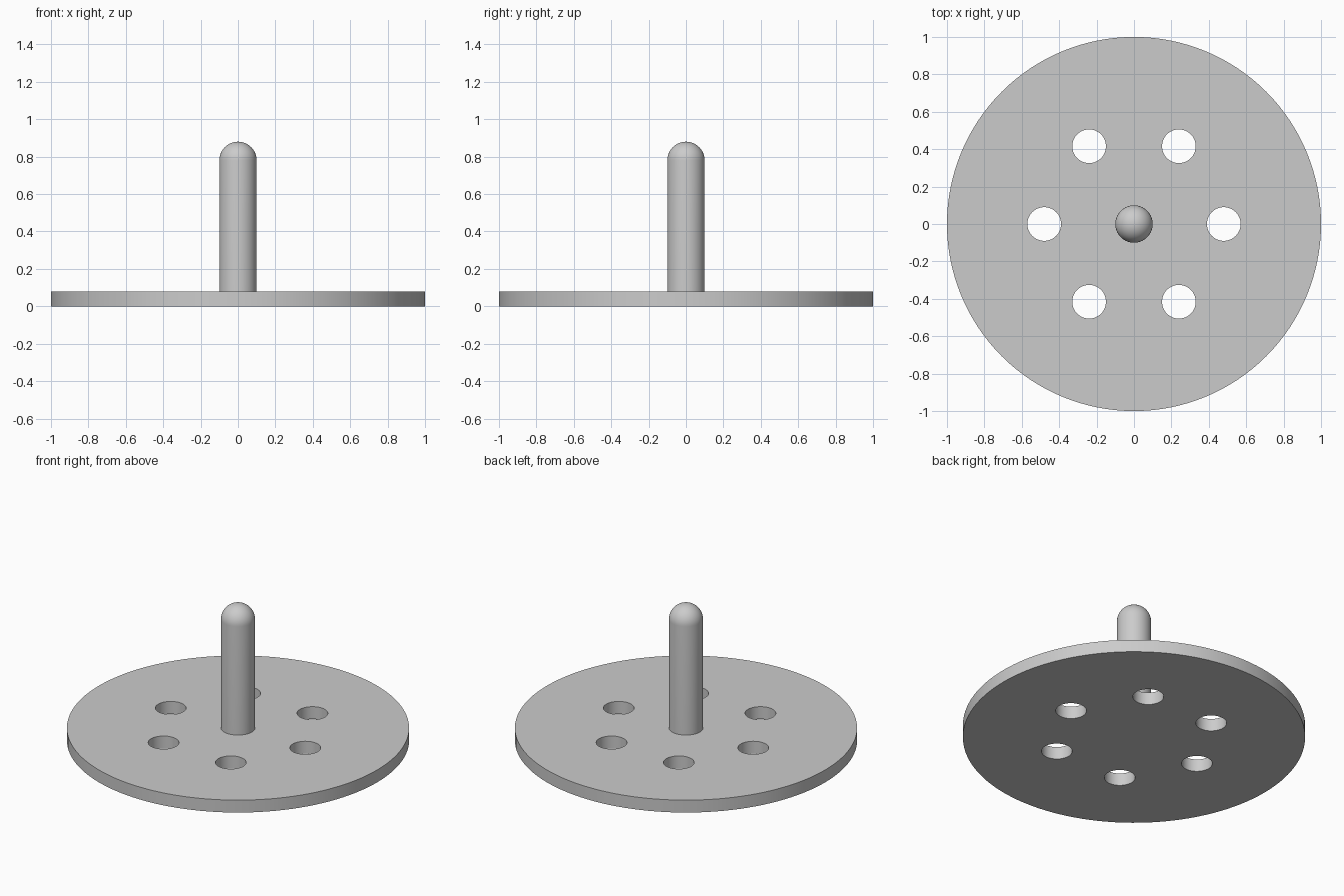
import bpy
import math

cube = bpy.data.objects.get("Cube")
if cube:
    bpy.data.objects.remove(cube, do_unlink=True)

DISC_HEIGHT = 0.08
PIN_RADIUS = 0.1
PIN_TOP = 0.88
HOLE_RING = 0.48
HOLE_RADIUS = 0.09

grey = bpy.data.materials.new("light_grey")
grey.use_nodes = True
colour = (0.6, 0.6, 0.6, 1)
grey.diffuse_color = colour
grey.node_tree.nodes["Principled BSDF"].inputs["Base Color"].default_value = colour


def cylinder(name, radius, bottom, top, x=0, y=0, sides=64):
    bpy.ops.mesh.primitive_cylinder_add(
        vertices=sides, radius=radius, depth=top - bottom,
        location=(x, y, (bottom + top) / 2))
    obj = bpy.context.object
    obj.name = name
    return obj


def activate(obj):
    bpy.ops.object.select_all(action='DESELECT')
    obj.select_set(True)
    bpy.context.view_layer.objects.active = obj


def finish(obj):
    obj.data.materials.clear()
    obj.data.materials.append(grey)
    activate(obj)
    bpy.ops.object.shade_smooth_by_angle(angle=math.radians(35))


# Round base with a ring of six through holes
base = cylinder("base_disc", 1, 0, DISC_HEIGHT, sides=128)
for i in range(6):
    angle = i * math.tau / 6
    cutter = cylinder("hole_cutter", HOLE_RADIUS, -0.1, 0.2,
                      HOLE_RING * math.cos(angle), HOLE_RING * math.sin(angle))
    cutter.hide_render = True
    activate(base)
    cut = base.modifiers.new("hole", 'BOOLEAN')
    cut.operation = 'DIFFERENCE'
    cut.solver = 'EXACT'
    cut.object = cutter
    bpy.ops.object.modifier_apply(modifier=cut.name)
    bpy.data.objects.remove(cutter, do_unlink=True)
finish(base)

# Upright pin with a hemispherical tip, spun from its outline
shoulder = PIN_TOP - PIN_RADIUS
steps = 16
outline = [(0, 0, DISC_HEIGHT), (PIN_RADIUS, 0, DISC_HEIGHT)]
for i in range(steps + 1):
    a = i / steps * math.pi / 2
    outline.append((PIN_RADIUS * math.cos(a), 0, shoulder + PIN_RADIUS * math.sin(a)))
mesh = bpy.data.meshes.new("centre_pin")
mesh.from_pydata(outline, [(i, i + 1) for i in range(len(outline) - 1)], [])
pin = bpy.data.objects.new("centre_pin", mesh)
bpy.context.collection.objects.link(pin)
spin = pin.modifiers.new("spin", 'SCREW')
spin.steps = spin.render_steps = 64
spin.use_merge_vertices = True
spin.merge_threshold = 0.0001
spin.use_normal_calculate = True
activate(pin)
bpy.ops.object.modifier_apply(modifier=spin.name)
bpy.ops.object.mode_set(mode='EDIT')
bpy.ops.mesh.select_all(action='SELECT')
bpy.ops.mesh.normals_make_consistent(inside=False)
bpy.ops.object.mode_set(mode='OBJECT')
finish(pin)
